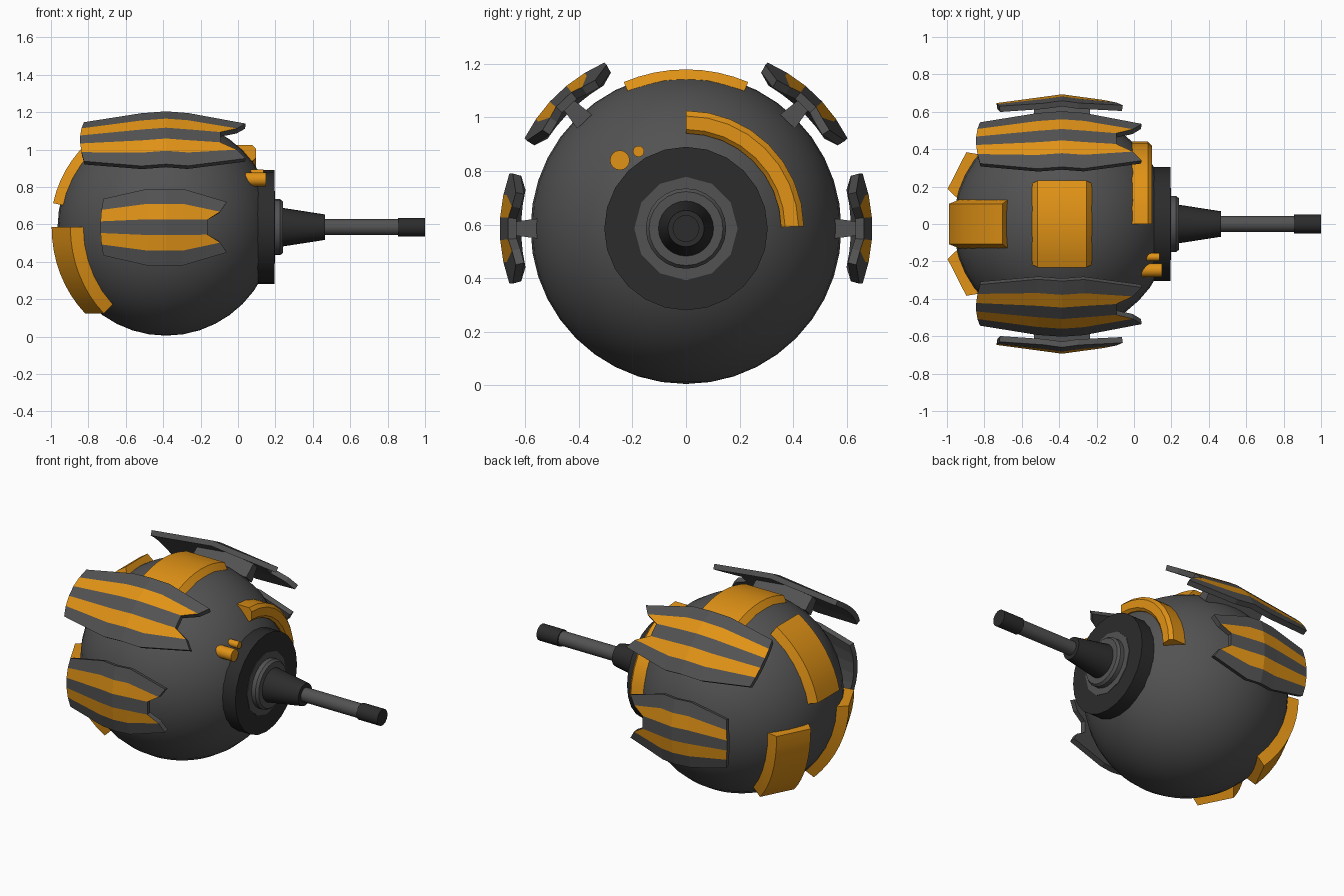
import bpy, bmesh
from math import sin, cos, pi, radians
from mathutils import Vector

if "Cube" in bpy.data.objects:
    bpy.data.objects.remove(bpy.data.objects["Cube"])

C = Vector((-0.385, 0, 0.585))          # body centre
R = 0.58
X, Y, Z = Vector((1, 0, 0)), Vector((0, 1, 0)), Vector((0, 0, 1))


def material(name, rgb):
    m = bpy.data.materials.new(name)
    m.diffuse_color = (*rgb, 1)
    m.use_nodes = True
    m.node_tree.nodes["Principled BSDF"].inputs["Base Color"].default_value = m.diffuse_color
    return m


GREY = material("grey", (0.085, 0.085, 0.085))
DARK = material("dark", (0.025, 0.025, 0.025))
ORANGE = material("orange", (0.75, 0.29, 0.008))


def smooth(ob, angle=30):
    bpy.ops.object.select_all(action='DESELECT')
    ob.select_set(True)
    bpy.context.view_layer.objects.active = ob
    bpy.ops.object.shade_smooth_by_angle(angle=radians(angle))


def to_object(name, bm, mats):
    me = bpy.data.meshes.new(name)
    bm.to_mesh(me)
    bm.free()
    for m in mats:
        me.materials.append(m)
    ob = bpy.data.objects.new(name, me)
    bpy.context.collection.objects.link(ob)
    return ob


def loft(name, sections, mat):
    """Skin a row of equal-sized loops and cap both ends."""
    bm = bmesh.new()
    loops = [[bm.verts.new(p) for p in s] for s in sections]
    n = len(loops[0])
    for a, b in zip(loops, loops[1:]):
        for i in range(n):
            j = (i + 1) % n
            bm.faces.new((a[i], a[j], b[j], b[i]))
    bm.faces.new(loops[0])
    bm.faces.new(loops[-1])
    bmesh.ops.recalc_face_normals(bm, faces=bm.faces)
    ob = to_object(name, bm, [mat])
    smooth(ob)
    return ob


def turned(name, profile, mat, n=24, y=0.0, z=0.585):
    """Round part along x from (x, radius) pairs."""
    return loft(name, [[(x, y + r * sin(2 * pi * i / n), z + r * cos(2 * pi * i / n))
                        for i in range(n)] for x, r in profile], mat)


def band(name, e1, e2, a0, a1, section, n=8, centre=C):
    """Sweep a (width, radius) section through an arc in the e1-e2 plane."""
    side = e1.cross(e2)
    secs = []
    for i in range(n + 1):
        t = radians(a0 + (a1 - a0) * i / n)
        d = cos(t) * e1 + sin(t) * e2
        secs.append([centre + d * r + side * w for w, r in section])
    return loft(name, secs, ORANGE)


def plate(name, side, angle, length):
    """Bent armour plate with two stripes, a notched front end and a stem."""
    a = radians(angle)
    radial = Vector((0, side * cos(a), sin(a)))
    tangent = Vector((0, -side * sin(a), cos(a)))
    rows = [-0.205, -0.125, -0.042, 0.042, 0.125, 0.205]
    front = [0.325, 0.29, 0.222]
    back = [-0.335, -0.345, -0.35]
    bm = bmesh.new()
    grid = []
    for i, v in enumerate(rows):
        k = min(i, 5 - i)
        line = []
        for u, s in ((back[k], 0.74), (-0.1, 1), (0, 1), (0.09, 1), (front[k], 0.66)):
            if k == 2 and s == 0.66:
                s = 0.95
            vv = v * s
            w = 0.695 - 0.045 * abs(u) / 0.33 - 0.85 * vv * vv
            line.append(bm.verts.new(C + X * u * length + tangent * vv + radial * w))
        grid.append(line)
    for i in range(5):
        for j in range(4):
            q = [grid[i][j], grid[i][j + 1], grid[i + 1][j + 1], grid[i + 1][j]]
            f = bm.faces.new(q[::-1] if side > 0 else q)
            f.material_index = 1 if i in (1, 3) else 0
    ob = to_object(name, bm, [GREY, ORANGE])
    mod = ob.modifiers.new("thickness", 'SOLIDIFY')
    mod.thickness = 0.032
    mod.offset = -1
    mod.material_offset = -1
    mod.material_offset_rim = -1
    # stem joining the plate to the body
    loft(name + "_stem", [[C + X * p * 0.15 * length + tangent * q * h + radial * r
                           for p, q in ((-1, -1), (1, -1), (1, 1), (-1, 1))]
                          for r, h in ((0.55, 0.038), (0.665, 0.022))], GREY)


# round body
bpy.ops.mesh.primitive_uv_sphere_add(segments=40, ring_count=20, radius=R, location=C)
body = bpy.context.object
body.name = "body"
body.data.materials.append(GREY)
smooth(body, 60)

# front collar, hub and barrel
turned("collar", [(0.06, 0.305), (0.195, 0.305), (0.195, 0.19)], DARK)
turned("collar_inset", [(0.18, 0.193), (0.198, 0.193)], GREY, 12)
turned("hub", [(0.18, 0.15), (0.225, 0.15), (0.24, 0.138)], GREY)
turned("barrel_base", [(0.22, 0.106), (0.465, 0.068)], DARK)
turned("barrel", [(0.44, 0.043), (0.87, 0.043)], GREY)
turned("barrel_tip", [(0.855, 0.05), (1.0, 0.05)], DARK)

# side plates, mirrored
for side, tag in ((1, "left"), (-1, "right")):
    plate("lower_plate_" + tag, side, 0, 1.0)
    plate("upper_plate_" + tag, side, 46.5, 1.31)

# orange strap over the top
band("top_strap", Y, Z, 67, 113, [(-0.165, 0.55), (0.165, 0.55), (0.13, 0.594), (-0.13, 0.594)])

# three rear straps
band("rear_strap_top", -X, Z, 12, 59,
     [(-0.135, 0.55), (0.135, 0.55), (0.108, 0.617), (-0.108, 0.617)])
for side, tag in ((1, "left"), (-1, "right")):
    az = radians(27)
    band("rear_strap_" + tag, Vector((-cos(az), side * sin(az), 0)), Z, 0, -47,
         [(-0.135, 0.55), (0.135, 0.55), (0.11, 0.63), (-0.11, 0.63)])

# curved rail and two studs on the front
band("front_rail", Y, Z, 1, 90,
     [(-0.03, 0.355), (-0.03, 0.44), (0.075, 0.44), (0.095, 0.42), (0.095, 0.37), (0.08, 0.355)],
     centre=Vector((0, 0, 0.585)))
turned("large_stud", [(0.03, 0.037), (0.15, 0.037)], ORANGE, 16, -0.247, 0.84)
turned("small_stud", [(0.04, 0.021), (0.135, 0.021)], ORANGE, 16, -0.177, 0.873)
